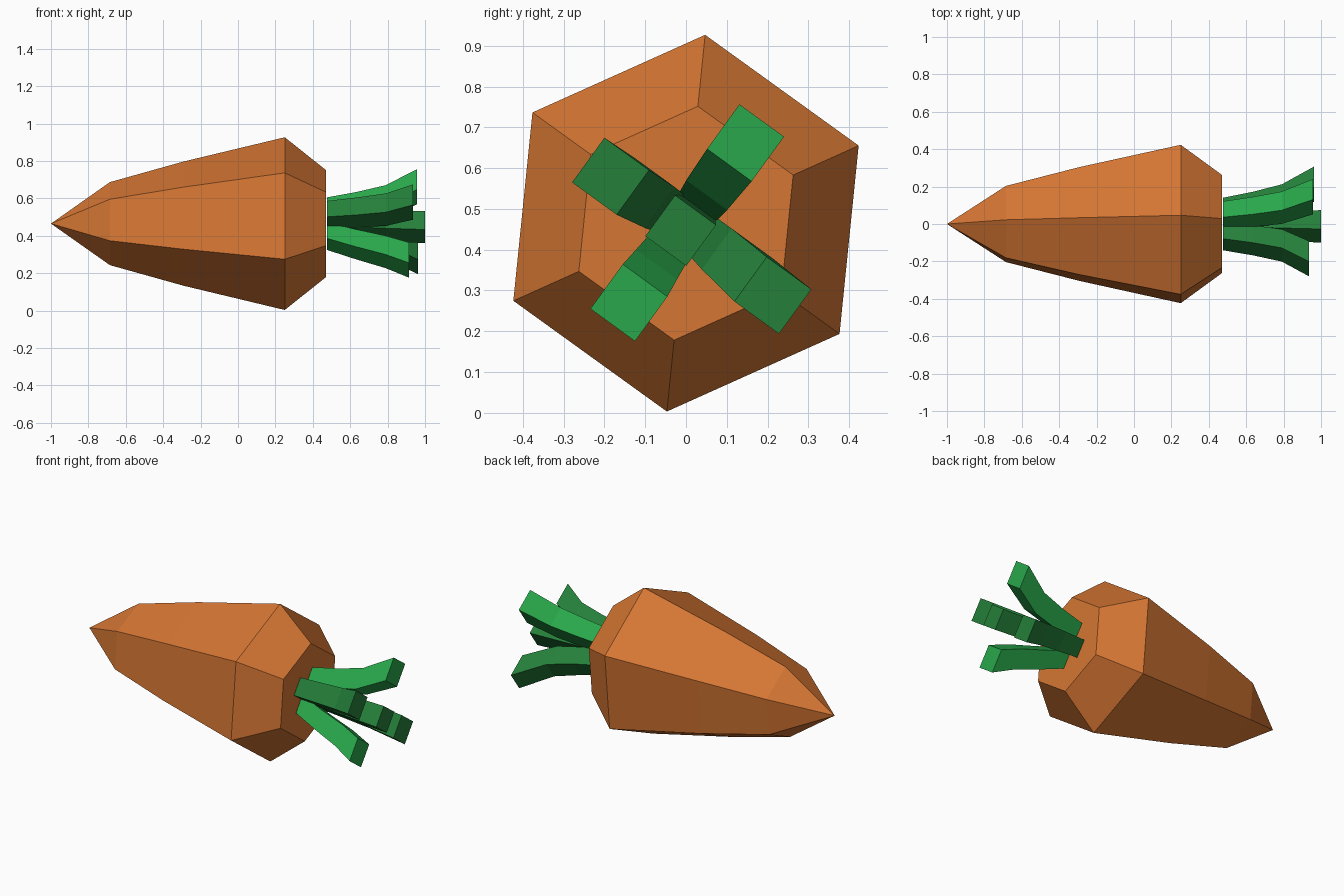
import bpy, bmesh, math

if "Cube" in bpy.data.objects:
    bpy.data.objects.remove(bpy.data.objects["Cube"])

AXIS_Z = 0.465  # height of the root's long axis


def material(name, rgb):
    m = bpy.data.materials.new(name)
    m.diffuse_color = (*rgb, 1)
    m.use_nodes = True
    m.node_tree.nodes["Principled BSDF"].inputs["Base Color"].default_value = m.diffuse_color
    return m


ORANGE = material("carrot orange", (0.66, 0.18, 0.033))
LIGHT = material("light leaf green", (0.022, 0.39, 0.07))
DARK = material("dark leaf green", (0.018, 0.215, 0.042))


def loft(name, rings, sides, start_deg, mat):
    """Skin polygon rings (x, y, z, radius) strung along x, flat capped ends."""
    bm = bmesh.new()
    loops = []
    for x, y, z, r in rings:
        if r == 0:
            loops.append([bm.verts.new((x, y, z))] * sides)
            continue
        angles = [math.radians(start_deg + 360 * i / sides) for i in range(sides)]
        loops.append([bm.verts.new((x, y + r * math.cos(a), z + r * math.sin(a)))
                      for a in angles])
    for a, b in zip(loops, loops[1:]):
        for i in range(sides):
            j = (i + 1) % sides
            quad = list(dict.fromkeys((a[i], a[j], b[j], b[i])))
            bm.faces.new(quad)
    for end in (loops[0], loops[-1]):
        if len(set(end)) > 2:
            bm.faces.new(end)
    bmesh.ops.recalc_face_normals(bm, faces=bm.faces)
    mesh = bpy.data.meshes.new(name)
    bm.to_mesh(mesh)
    bm.free()
    mesh.materials.append(mat)
    obj = bpy.data.objects.new(name, mesh)
    bpy.context.collection.objects.link(obj)
    return obj


# Six-sided tapering root with pointed tip and bevelled shoulder
profile = [(-1, 0), (-0.685, 0.223), (-0.29, 0.334), (0.25, 0.464), (0.47, 0.288)]
loft("carrot_root", [(x, 0, AXIS_Z, r) for x, r in profile], 6, 84.2, ORANGE)


# Square leaf stalks, widening and bending away from the axis
def stalk(name, base, tip, tip_x, bend, mat):
    xs = (0.475, 0.635, 0.79, tip_x)
    widths = (0.105, 0.115, 0.124, 0.135) if base != (0, 0) else (0.105, 0.11, 0.116, 0.124)
    rings = []
    for x, w, t in zip(xs, widths, bend):
        y = base[0] + (tip[0] - base[0]) * t
        z = AXIS_Z + base[1] + (tip[1] - base[1]) * t
        rings.append((x, y, z, w / math.sqrt(2)))
    loft(name, rings, 4, 54 + 45, mat)


LATE, EVEN = (0, 0.17, 0.4, 1), (0, 0.35, 0.66, 1)
stalk("leaf_upper_back", (0.048, 0.067), (0.146, 0.197), 0.957, LATE, LIGHT)
stalk("leaf_upper_front", (-0.067, 0.048), (-0.185, 0.115), 0.935, LATE, DARK)
stalk("leaf_lower_front", (-0.048, -0.067), (-0.14, -0.195), 0.915, EVEN, LIGHT)
stalk("leaf_lower_back", (0.067, -0.048), (0.213, -0.177), 0.963, LATE, DARK)
stalk("leaf_centre", (0, 0), (-0.013, -0.018), 1.0, EVEN, DARK)
